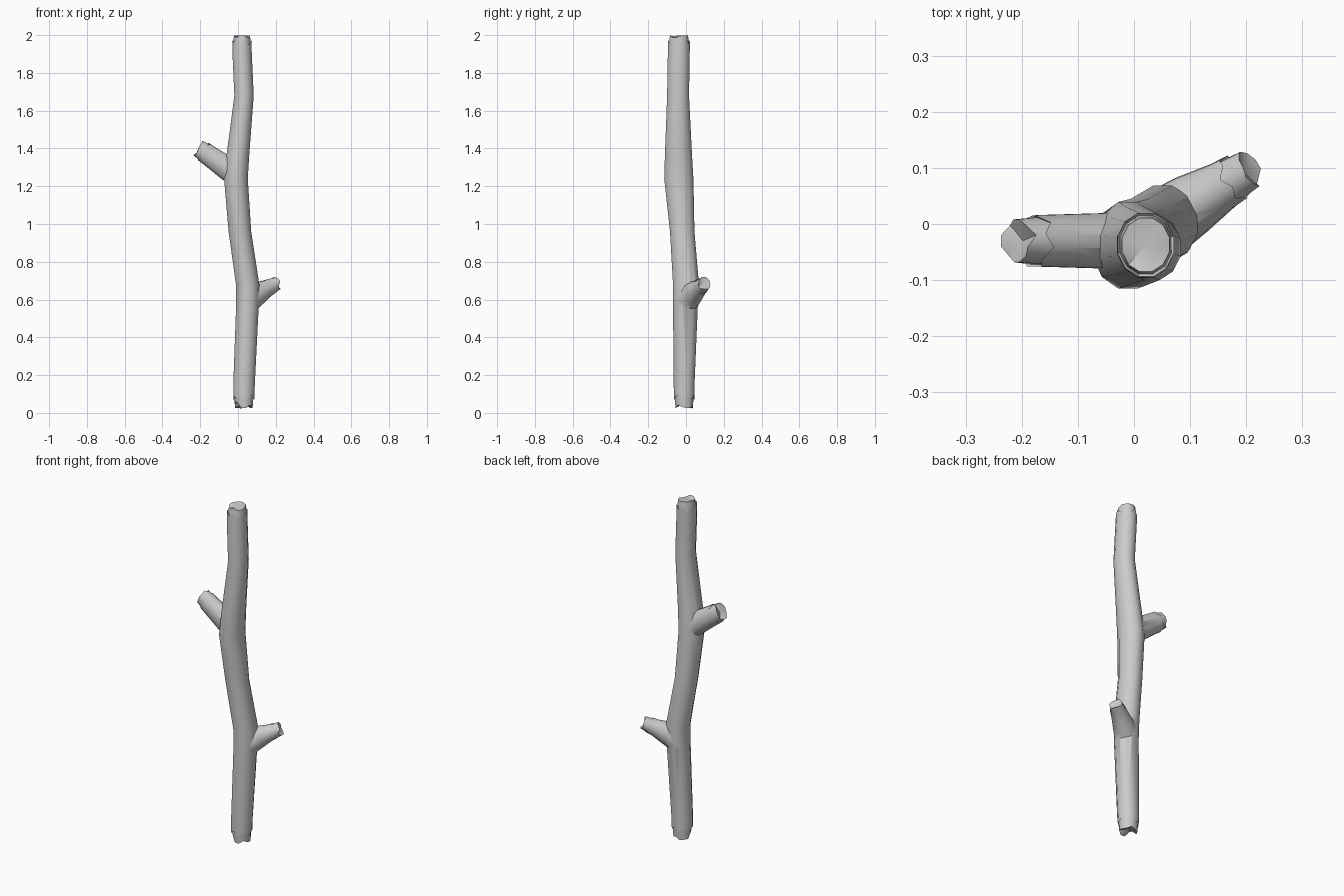
import bpy, bmesh, math, random
from mathutils import Vector

if "Cube" in bpy.data.objects:
    bpy.data.objects.remove(bpy.data.objects["Cube"])

random.seed(4)
SIDES = 12


def limb(name, stations, axis, jag, start_torn=False):
    """Tube through (x, y, z, rx, ry) stations with rings square to axis and torn ends.
    jag = (bark zigzag, wood projection, wood zigzag)."""
    bm = bmesh.new()
    axis = Vector(axis).normalized()
    if abs(axis.z) > 0.99:
        u, v = Vector((1, 0, 0)), Vector((0, 1, 0))
    else:
        u = Vector((0, 0, 1)).cross(axis).normalized()
        v = axis.cross(u)

    def ring(st, scale=1.0, offsets=None):
        c = Vector(st[:3])
        out = []
        for i in range(SIDES):
            a = math.tau * (i + 0.5) / SIDES
            d = offsets[i] if offsets else 0
            out.append(bm.verts.new(c + (u * math.cos(a) * st[3] + v * math.sin(a) * st[4]) * scale + axis * d))
        return out

    def bridge(a, b):
        for i in range(SIDES):
            j = (i + 1) % SIDES
            bm.faces.new((a[i], a[j], b[j], b[i]))

    def torn_end(last, st, sign):
        # bark edge, splintered wood core, slightly hollow break
        bark, out, wood = jag
        zig = [sign * bark * ((i % 2) * 0.7 + random.random() * 0.3) for i in range(SIDES)]
        lip = ring(st, 1.0, zig)
        base = ring(st, 0.92, [z - sign * 0.006 for z in zig])
        tip = ring(st, 0.84, [sign * (bark + out - wood * (random.random() if (i // 2) % 2 else 0.15))
                              for i in range(SIDES)])
        bridge(last, lip)
        bridge(lip, base)
        bridge(base, tip)
        c = bm.verts.new(Vector(st[:3]) + axis * sign * (bark + out - wood * 0.7))
        for i in range(SIDES):
            bm.faces.new((tip[i], tip[(i + 1) % SIDES], c))

    body = stations[1:-1] if start_torn else stations[:-1]
    rings = [ring(s) for s in body]
    for a, b in zip(rings, rings[1:]):
        bridge(a, b)
    torn_end(rings[-1], stations[-1], 1)
    if start_torn:
        torn_end(rings[0], stations[0], -1)
    else:
        bm.faces.new(rings[0])
    bmesh.ops.recalc_face_normals(bm, faces=bm.faces)
    me = bpy.data.meshes.new(name)
    bm.to_mesh(me)
    bm.free()
    ob = bpy.data.objects.new(name, me)
    bpy.context.collection.objects.link(ob)
    return ob


# crooked main stem
trunk = limb("branch_stem", [
    (0.031, -0.010, 0.10, 0.057, 0.056),
    (0.032, -0.010, 0.15, 0.059, 0.057),
    (0.050, -0.003, 0.57, 0.062, 0.068),
    (0.051, 0.000, 0.68, 0.064, 0.071),
    (0.010, -0.020, 0.96, 0.062, 0.067),
    (-0.011, -0.038, 1.24, 0.065, 0.080),
    (0.000, -0.040, 1.37, 0.062, 0.074),
    (0.032, -0.042, 1.68, 0.053, 0.060),
    (0.021, -0.038, 1.92, 0.053, 0.060),
    (0.021, -0.037, 1.945, 0.052, 0.059),
], (0, 0, 1), (0.035, 0.045, 0.04), True)
# level the top break at full height
for v in trunk.data.vertices:
    if v.co.z > 1.985:
        v.co.z = 1.985 + (v.co.z - 1.985) * 0.375

# upper left side stub
upper = limb("upper_stub", [
    (0.0, -0.03, 1.255, 0.056, 0.066),
    (-0.05, -0.03, 1.29, 0.051, 0.066),
    (-0.15, -0.03, 1.36, 0.048, 0.057),
    (-0.168, -0.03, 1.373, 0.047, 0.056),
], (-0.83, 0, 0.56), (0.025, 0.032, 0.03))

# lower right side stub
lower = limb("lower_stub", [
    (0.05, 0.0, 0.585, 0.064, 0.066),
    (0.10, 0.033, 0.63, 0.057, 0.064),
    (0.155, 0.067, 0.66, 0.045, 0.046),
    (0.172, 0.077, 0.668, 0.043, 0.043),
], (0.78, 0.47, 0.41), (0.022, 0.03, 0.03))

# merge the stubs into the stem
bpy.context.view_layer.objects.active = trunk
for stub in (upper, lower):
    m = trunk.modifiers.new("join", 'BOOLEAN')
    m.operation = 'UNION'
    m.solver = 'EXACT'
    m.object = stub
    bpy.ops.object.modifier_apply(modifier=m.name)
    bpy.data.objects.remove(stub)

bpy.ops.object.select_all(action='DESELECT')
trunk.select_set(True)
bpy.ops.object.shade_smooth_by_angle(angle=math.radians(40))
